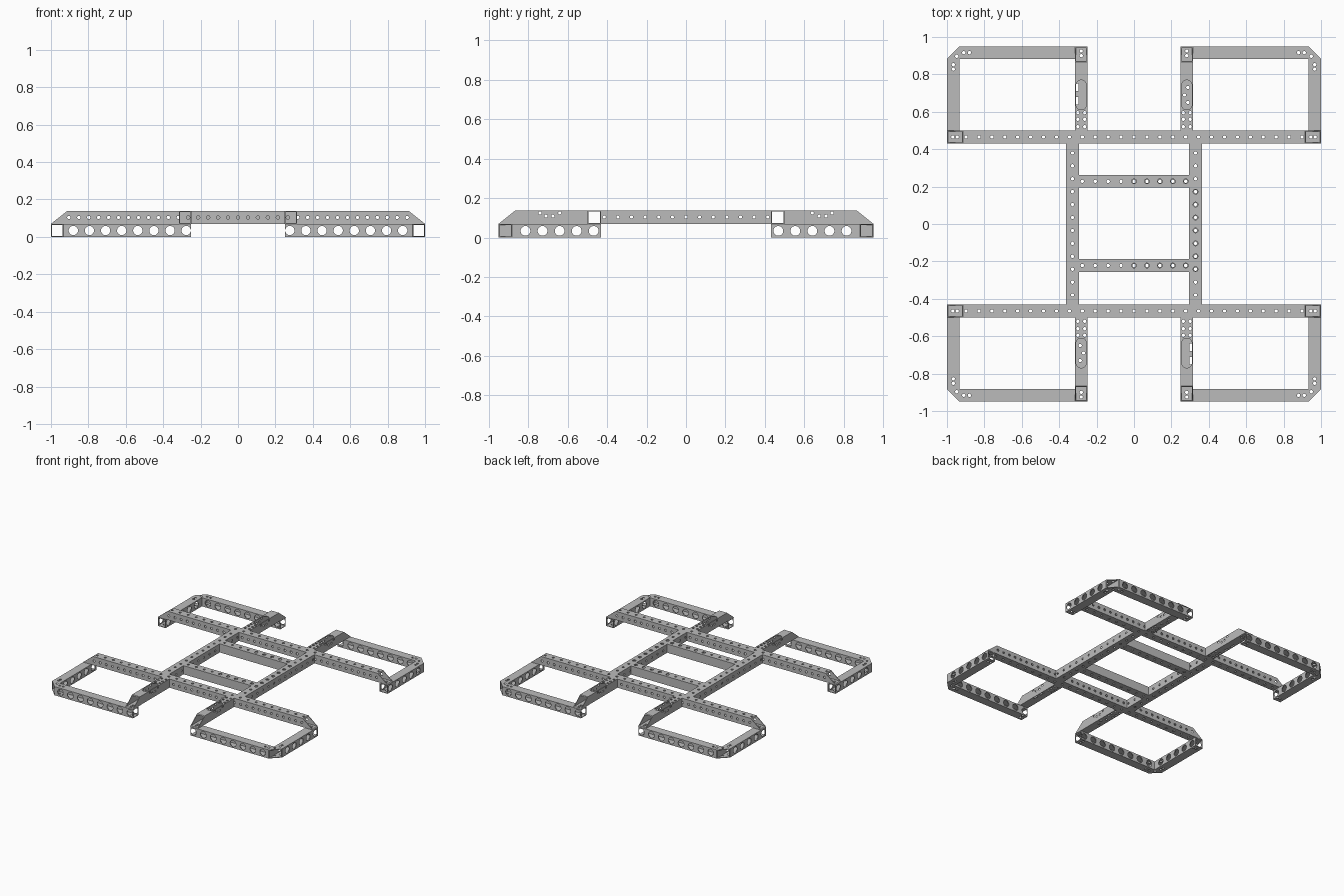
import bpy
import bmesh
from math import radians
from mathutils import Matrix, Vector

cube = bpy.data.objects.get("Cube")
if cube:
    bpy.data.objects.remove(cube, do_unlink=True)

H = 0.034          # half width of the square tube
WALL = 0.005
LOW, HIGH = 0.034, 0.104   # centre heights of the two layers
BEAM_Y, RAIL_X, LEG_X = 0.465, 0.329, 0.282
SIDE_X, END_Y = 0.966, 0.916
PITCH = 0.0691
SMALL, SINK, LARGE = 0.009, 0.013, 0.025

grey = bpy.data.materials.new("aluminium grey")
grey.use_nodes = True
grey.diffuse_color = (0.5, 0.5, 0.5, 1)
grey.node_tree.nodes["Principled BSDF"].inputs["Base Color"].default_value = (0.5, 0.5, 0.5, 1)


def add_object(name, bm):
    bmesh.ops.recalc_face_normals(bm, faces=bm.faces)
    mesh = bpy.data.meshes.new(name)
    bm.to_mesh(mesh)
    bm.free()
    mesh.materials.append(grey)
    obj = bpy.data.objects.new(name, mesh)
    bpy.context.collection.objects.link(obj)
    return obj


def tube(name, axis, start, end, across, z, cut_start=(0, 0), cut_end=(0, 0)):
    """Open square tube; a cut shifts the end along the tube towards +side / +top."""
    bm = bmesh.new()
    rings = []
    for half, pos, cut in ((H, start, cut_start), (H, end, cut_end),
                           (H - WALL, end, cut_end), (H - WALL, start, cut_start)):
        ring = []
        for su, sv in ((-1, -1), (1, -1), (1, 1), (-1, 1)):
            u, v = su * half, sv * half
            along = pos + cut[0] * (u / H + 1) / 2 + cut[1] * (v / H + 1) / 2
            co = (along, across + u, z + v) if axis == 'X' else (across + u, along, z + v)
            ring.append(bm.verts.new(co))
        rings.append(ring)
    for i in range(4):
        a, b = rings[i], rings[(i + 1) % 4]
        for k in range(4):
            n = (k + 1) % 4
            bm.faces.new((a[k], a[n], b[n], b[k]))
    return add_object(name, bm)


def subtract(obj, bm):
    cutter = add_object("cutter", bm)
    cutter.hide_render = True
    mod = obj.modifiers.new("cut", 'BOOLEAN')
    mod.operation = 'DIFFERENCE'
    mod.solver = 'EXACT'
    mod.object = cutter
    with bpy.context.temp_override(object=obj, active_object=obj, selected_objects=[obj]):
        bpy.ops.object.modifier_apply(modifier=mod.name)
    bpy.data.objects.remove(cutter, do_unlink=True)


def drill(obj, axis, points, radius=SMALL, depth=0.1, stretch=0):
    """Round holes along an axis; stretch lengthens them in y into slots."""
    turn = {'X': Matrix.Rotation(radians(90), 4, 'Y'),
            'Y': Matrix.Rotation(radians(90), 4, 'X'), 'Z': Matrix()}[axis]
    bm = bmesh.new()
    for p in points:
        made = bmesh.ops.create_cone(bm, cap_ends=True, segments=16, radius1=radius, radius2=radius,
                                     depth=depth, matrix=Matrix.Translation(p) @ turn
                                     @ Matrix.Rotation(radians(11.25), 4, 'Z'))
        for v in made["verts"]:
            if stretch:
                v.co.y += stretch if v.co.y > p[1] else -stretch
    subtract(obj, bm)


def windows(obj, points, size):
    bm = bmesh.new()
    for p in points:
        bmesh.ops.create_cube(bm, size=1, matrix=Matrix.Translation(p) @ Matrix.Diagonal((*size, 1)))
    subtract(obj, bm)


def mirrored(obj, quadrants):
    """Place copies of a part built in the +x +y quadrant, then drop the source."""
    base = obj.name
    for sx, sy in quadrants:
        mesh = obj.data.copy()
        mesh.transform(Matrix.Diagonal((sx, sy, 1, 1)))
        if sx * sy < 0:
            mesh.flip_normals()
        side = ("back_" if sy > 0 else "front_") + ("left_" if sx > 0 else "right_")
        part = bpy.data.objects.new(side + base, mesh)
        bpy.context.collection.objects.link(part)
    bpy.data.objects.remove(obj, do_unlink=True)


ALL = [(1, 1), (-1, 1), (1, -1), (-1, -1)]
TOP = HIGH + H

# Long cross beams with sloped ends
beam_ends = [s * x for s in (-1, 1) for x in (0.945, 0.969)]
for label, y in (("front", -BEAM_Y), ("back", BEAM_Y)):
    beam = tube(label + "_cross_beam", 'X', -1, 1, y, HIGH, (0, 0.086), (0, -0.086))
    drill(beam, 'Z', [(n * PITCH, y, HIGH) for n in range(-13, 14)] + [(x, y, HIGH) for x in beam_ends])
    drill(beam, 'Y', [(n * 0.0532, y, HIGH) for n in range(-17, 18)])

# Lengthwise rails between the beams
for label, x in (("right", -RAIL_X), ("left", RAIL_X)):
    rail = tube(label + "_rail", 'Y', -BEAM_Y + H, BEAM_Y - H, x, HIGH)
    drill(rail, 'Z', [(x, (n + 0.5) * PITCH, HIGH) for n in range(-6, 6)])
    drill(rail, 'X', [(x, n * PITCH, HIGH) for n in range(-6, 7)], 0.008)
    if x > 0:
        drill(rail, 'Z', [(x, (n + 0.5) * PITCH, TOP) for n in range(-4, 3)], SINK, 0.03)

# Inner cross bars
for label, y in (("front", -0.222), ("back", 0.228)):
    bar = tube(label + "_inner_bar", 'X', -RAIL_X + H, RAIL_X - H, y, HIGH)
    drill(bar, 'Z', [(n * PITCH, y, HIGH) for n in range(-4, 5)])
    drill(bar, 'Z', [(n * PITCH, y, TOP) for n in range(0, 5)], SINK, 0.03)

# Upper arms reaching out over the corner frames
for windowed in (False, True):
    arm = tube("upper_arm", 'Y', BEAM_Y + H, 0.95, LEG_X, HIGH, (0, 0), (0, -0.085))
    rows = [(LEG_X + dx, y, HIGH) for dx in (-0.018, 0.018) for y in (0.52, 0.56, 0.595)]
    inside = [(LEG_X + dx, y, HIGH) for dx, y in ((0.006, 0.73), (-0.012, 0.69), (0.006, 0.65))]
    tip = [(LEG_X, y, HIGH) for y in (0.9, 0.925)]
    drill(arm, 'Z', rows + tip + ([] if windowed else inside))
    drill(arm, 'X', [(LEG_X, y, z) for y, z in ((0.74, 0.125), (0.71, 0.109), (0.675, 0.109), (0.64, 0.125))], 0.008)
    drill(arm, 'Z', [(LEG_X, 0.69, TOP)], 0.0275, 0.016, 0.052)
    if windowed:
        windows(arm, [(LEG_X + 0.021, y, HIGH - H) for y in (0.66, 0.73)], (0.012, 0.04, 0.03))
    mirrored(arm, [(-1, 1), (1, -1)] if windowed else [(1, 1), (-1, -1)])

# Lower corner frames: side tube with a mitred end
side = tube("lower_side_tube", 'Y', BEAM_Y - H, 0.95, SIDE_X, LOW, (0, 0), (-0.068, 0))
drill(side, 'X', [(SIDE_X, 0.468 + n * 0.0865, LOW) for n in range(5)], LARGE)
drill(side, 'Z', [(x, BEAM_Y, LOW) for x in (0.945, 0.969)]
      + [(SIDE_X, 0.828, LOW), (SIDE_X, 0.852, LOW), (0.948, 0.897, LOW)])
mirrored(side, ALL)

# Lower corner frames: end tube butting against the side tube
end = tube("lower_end_tube", 'X', 0.25, SIDE_X - H, END_Y, LOW)
drill(end, 'Y', [(0.277 + n * 0.0862, END_Y, LOW) for n in range(8)], LARGE)
drill(end, 'Z', [(LEG_X, y, LOW) for y in (0.9, 0.925)] + [(x, END_Y, LOW) for x in (0.88, 0.91)])
mirrored(end, ALL)

# Smooth hole walls, crisp tube edges
bpy.ops.object.select_all(action='DESELECT')
for obj in bpy.context.collection.objects:
    if obj.type == 'MESH':
        obj.select_set(True)
        bpy.context.view_layer.objects.active = obj
bpy.ops.object.shade_smooth_by_angle(angle=radians(30))
